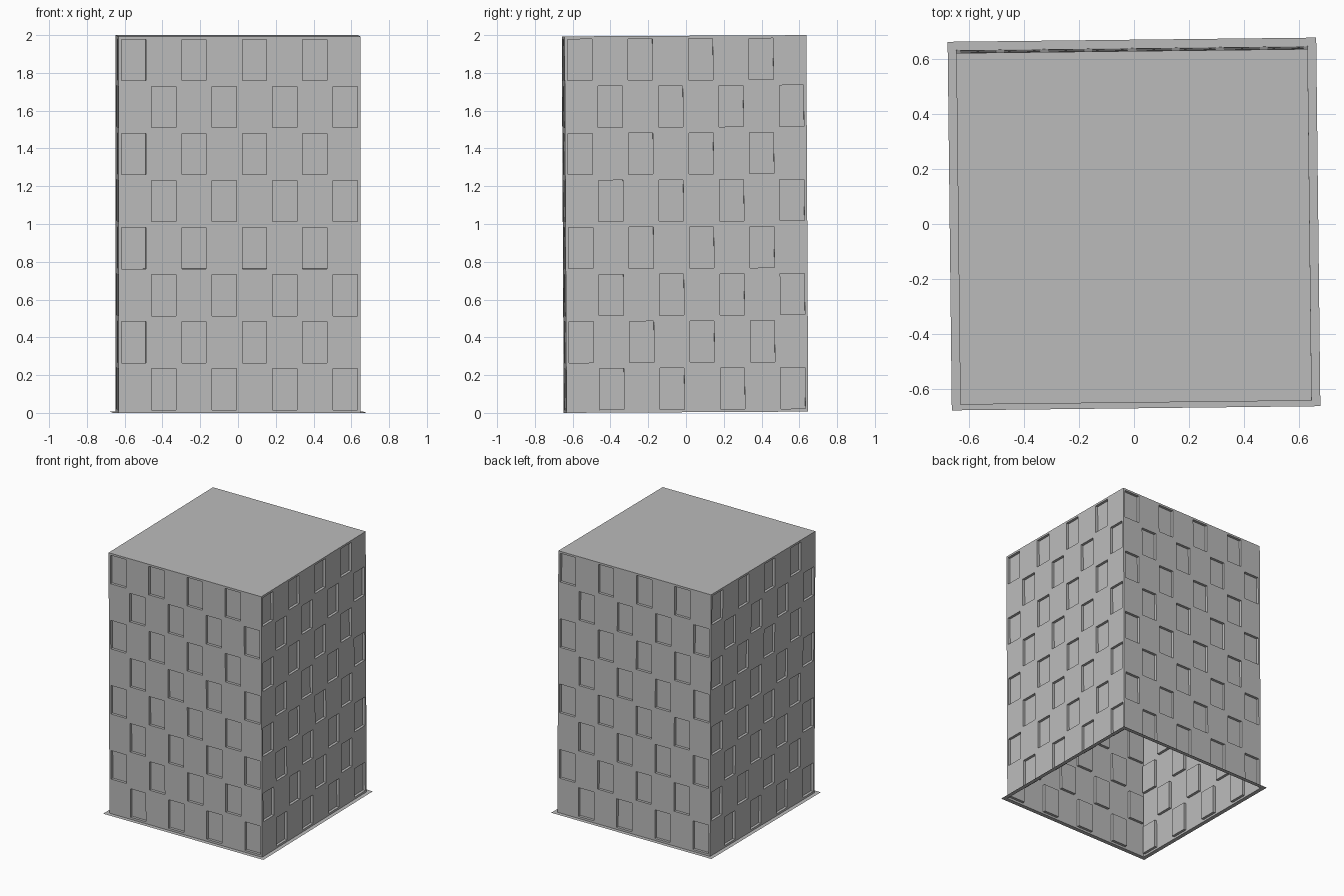
import bpy, bmesh
from math import radians
from mathutils import Matrix, Vector

cube = bpy.data.objects.get("Cube")
if cube:
    bpy.data.objects.remove(cube, do_unlink=True)

HALF = 0.64      # half width of the tower
HEIGHT = 1.993
FLANGE = 0.671   # half width of the base flange
CELLS = 8        # wall grid, columns and rows
FRAME = 0.0155   # margin around each recess
DEPTH = 0.02     # recess depth

# Slight lean and twist of the whole body
POSE = (Matrix.Translation((0, 0, 0.0035))
        @ Matrix.Rotation(radians(0.3), 4, 'X')
        @ Matrix.Rotation(radians(0.65), 4, 'Z'))

grey = bpy.data.materials.new("plain_grey")
grey.use_nodes = True
colour = (0.5, 0.5, 0.5, 1)
grey.diffuse_color = colour
grey.node_tree.nodes["Principled BSDF"].inputs["Base Color"].default_value = colour


def finish(bm, name, turn=0):
    """Turn a part about z, pose it and link it to the scene."""
    bm.transform(POSE @ Matrix.Rotation(radians(turn), 4, 'Z'))
    mesh = bpy.data.meshes.new(name)
    bm.to_mesh(mesh)
    bm.free()
    mesh.materials.append(grey)
    bpy.context.collection.objects.link(bpy.data.objects.new(name, mesh))


def wall(name, turn):
    """Front-facing wall with a checkerboard of recessed windows."""
    bm = bmesh.new()
    w, h = 2 * HALF / CELLS, HEIGHT / CELLS
    grid = [[bm.verts.new((c * w - HALF, -HALF, r * h)) for c in range(CELLS + 1)]
            for r in range(CELLS + 1)]
    windows = []
    for r in range(CELLS):
        for c in range(CELLS):
            face = bm.faces.new((grid[r][c], grid[r][c + 1],
                                 grid[r + 1][c + 1], grid[r + 1][c]))
            if (r + c) % 2:
                windows.append(face)
    bm.normal_update()
    bmesh.ops.inset_individual(bm, faces=windows, thickness=FRAME, use_even_offset=True)
    panes = bmesh.ops.extrude_discrete_faces(bm, faces=windows)["faces"]
    verts = list({v for f in panes for v in f.verts})
    bmesh.ops.translate(bm, verts=verts, vec=Vector((0, DEPTH, 0)))
    finish(bm, name, turn)


for i, side in enumerate(("front", "left", "back", "right")):
    wall(side + "_wall", 90 * i)


def square(bm, half, z):
    return [bm.verts.new((x * half, y * half, z))
            for x, y in ((-1, -1), (1, -1), (1, 1), (-1, 1))]


# Closed roof
bm = bmesh.new()
bm.faces.new(square(bm, HALF, HEIGHT))
finish(bm, "roof")

# Thin flange around the open bottom
bm = bmesh.new()
outer, inner = square(bm, FLANGE, 0), square(bm, HALF, 0)
for i in range(4):
    j = (i + 1) % 4
    bm.faces.new((outer[i], outer[j], inner[j], inner[i]))
finish(bm, "base_flange")
